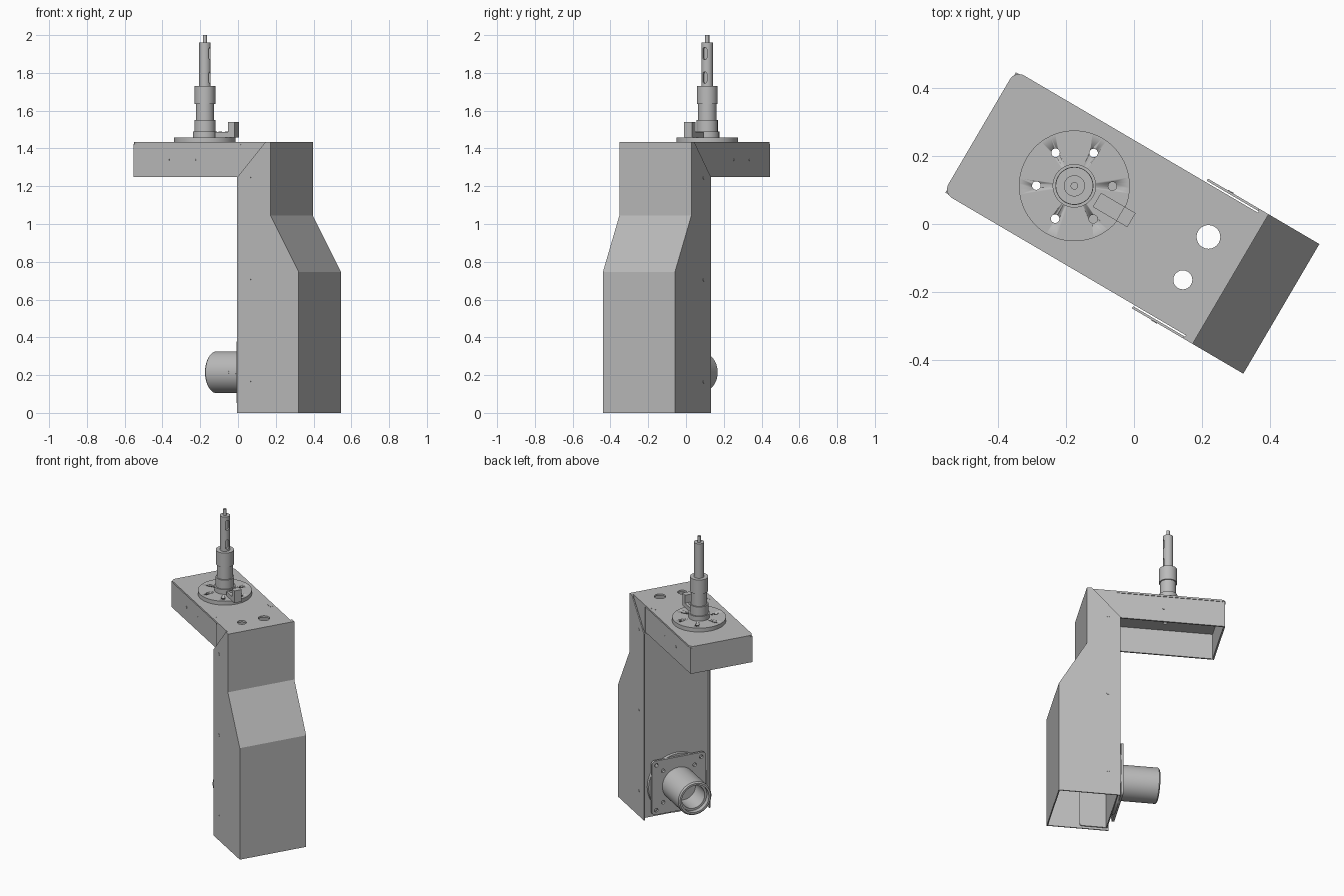
import bpy, bmesh, math
from mathutils import Matrix, Vector

if "Cube" in bpy.data.objects:
    bpy.data.objects.remove(bpy.data.objects["Cube"])

# One plain grey metal
metal = bpy.data.materials.new("grey_metal")
metal.use_nodes = True
GREY = (0.5, 0.5, 0.5, 1)
metal.diffuse_color = GREY
metal.node_tree.nodes["Principled BSDF"].inputs["Base Color"].default_value = GREY

# Parts are laid out along a long axis u (x) and width v (y), then turned into place
PLACE = Matrix.Rotation(math.radians(-30.4), 4, "Z") @ Matrix.Translation((0, 0.004, 0))


def finish(name, bm, matrix=Matrix(), smooth=False):
    bmesh.ops.recalc_face_normals(bm, faces=bm.faces)
    mesh = bpy.data.meshes.new(name)
    bm.to_mesh(mesh)
    bm.free()
    mesh.transform(PLACE @ matrix)
    mesh.materials.append(metal)
    obj = bpy.data.objects.new(name, mesh)
    bpy.context.collection.objects.link(obj)
    if smooth:
        activate(obj)
        bpy.ops.object.shade_smooth_by_angle(angle=math.radians(30))
    return obj


def activate(obj):
    bpy.ops.object.select_all(action="DESELECT")
    obj.select_set(True)
    bpy.context.view_layer.objects.active = obj


def prism(name, outline, axes, start, end):
    """Extrude a flat outline, drawn on two axes, along the third one."""
    a, b = ("xyz".index(c) for c in axes)
    c = 3 - a - b
    bm = bmesh.new()
    verts = []
    for p in outline:
        co = Vector()
        co[a], co[b], co[c] = p[0], p[1], start
        verts.append(bm.verts.new(co))
    face = bm.faces.new(verts)
    top = bmesh.ops.extrude_face_region(bm, geom=[face])["geom"]
    shift = Vector()
    shift[c] = end - start
    bmesh.ops.translate(bm, vec=shift, verts=[g for g in top if isinstance(g, bmesh.types.BMVert)])
    return finish(name, bm)


def box(name, x, y, z):
    return prism(name, [(x[0], y[0]), (x[1], y[0]), (x[1], y[1]), (x[0], y[1])], "xy", *z)


def lathe(name, profile, matrix, sides=48):
    """Spin a (radius, height) profile about its z axis."""
    bm = bmesh.new()
    verts = [bm.verts.new((r, 0, z)) for r, z in profile]
    edges = [bm.edges.new(pair) for pair in zip(verts, verts[1:])]
    bmesh.ops.spin(bm, geom=verts + edges, cent=(0, 0, 0), axis=(0, 0, 1),
                   angle=math.tau, steps=sides, use_duplicate=False)
    bmesh.ops.remove_doubles(bm, verts=bm.verts, dist=1e-5)
    return finish(name, bm, matrix, True)


def rod(name, centre, radius, depth, axis="Z", sides=24):
    turn = {"Z": Matrix(), "X": Matrix.Rotation(math.pi / 2, 4, "Y"),
            "Y": Matrix.Rotation(math.pi / 2, 4, "X")}[axis]
    h = depth / 2
    return lathe(name, [(0, -h), (radius, -h), (radius, h), (0, h)],
                 Matrix.Translation(centre) @ turn, sides)


def rounded(x, y, radius, round_right=True):
    """Rectangle outline with rounded corners."""
    pts = []
    for cx, cy, start in ((1, 1, 0), (0, 1, 90), (0, 0, 180), (1, 0, 270)):
        if cx and not round_right:
            pts.append((x[1], y[cy]))
            continue
        ox = x[cx] + (-radius if cx else radius)
        oy = y[cy] + (-radius if cy else radius)
        for step in range(7):
            t = math.radians(start + 15 * step)
            pts.append((ox + radius * math.cos(t), oy + radius * math.sin(t)))
    return pts


def cut(target, cutters):
    for cutter in cutters:
        cutter.hide_render = True
        mod = target.modifiers.new("hole", "BOOLEAN")
        mod.operation, mod.solver, mod.object = "DIFFERENCE", "EXACT", cutter
        activate(target)
        bpy.ops.object.modifier_apply(modifier=mod.name)
        bpy.data.objects.remove(cutter)


W, INNER, T = 0.221, 0.209, 0.007
TOP, ARM_LOW, DISC_TOP = 1.433, 1.25, 1.459
HUB = Vector((-0.208, 0.004, 0))

# Front cover: bent sheet, two shaped sides and a narrow top lip
bends = [(0.5, 0), (0.5, 0.745), (0.327, 1.045), (0.327, TOP)]
prism("cover_front", bends + [(u - T, z) for u, z in reversed(bends)], "xz", -W, W)
side_outline = [(0.12, 0)] + bends + [(0.295, TOP), (0.12, 1.245)]
box("cover_top_lip", (0.297, 0.325), (-W, W), (TOP - T, TOP))

# Inner column: a channel whose web closes the back
box("column_web", (0.13, 0.137), (-INNER, INNER), (0.012, TOP - 0.012))

for side, label in ((-1, "right"), (1, "left")):
    prism("cover_side_" + label, side_outline, "xz", side * (W - T), side * W)
    flange = rounded((0.13, 0.3), (0.012, TOP - 0.012), 0.015)
    prism("column_flange_" + label, flange, "xz", side * (INNER - T), side * INNER)
    for z in (0.165, 0.705, 1.245):
        rod("cover_screw_" + label, (0.197, side * W, z), 0.009, 0.004, "Y")

    # Arm side walls with their small screws
    wall = side * (INNER - 0.004)
    y = sorted((wall, wall - side * 0.01))
    box("arm_side_" + label, (-0.525, 0.135), y, (ARM_LOW, TOP - 0.01))
    for u in (-0.31, -0.147):
        rod("arm_screw_" + label, (u, wall, 1.34), 0.007, 0.004, "Y")
    box("arm_tab_" + label, (0.043, 0.077), sorted((side * 0.174, side * 0.194)),
        (TOP - 0.002, TOP + 0.001))

box("arm_end", (-0.525, -0.515), (-0.205, 0.205), (ARM_LOW, TOP - 0.01))

# Arm top plate and bearing flange, drilled together
plate = prism("arm_top_plate", rounded((-0.53, 0.298), (-INNER, INNER), 0.03, False),
              "xy", TOP - 0.012, TOP)
disc = lathe("hub_flange", [(0, TOP), (0.163, TOP), (0.163, DISC_TOP), (0, DISC_TOP)],
             Matrix.Translation(HUB), 64)


def bolt_hole(angle, depth):
    t = math.radians(angle)
    spot = HUB + Vector((0.112 * math.cos(t), 0.112 * math.sin(t), TOP + 0.01))
    return rod("cutter", spot, 0.0125, depth)


cut(disc, [bolt_hole(a, 0.1) for a in range(30, 390, 60)])
cut(plate, [bolt_hole(a, 0.1) for a in (90, 150, 210, 270)]
    + [rod("cutter", (0.208, 0.074, TOP), 0.035, 0.1),
       rod("cutter", (0.207, -0.073, TOP), 0.028, 0.1)])

# Stepped spindle with two slots and a pin on top
steps = [(0.064, DISC_TOP, 1.49), (0.056, 1.49, 1.55), (0.048, 1.55, 1.635),
         (0.055, 1.635, 1.73), (0.031, 1.73, 1.96), (0.011, 1.96, 2.0)]
profile = [(0, DISC_TOP)]
for r, low, high in steps:
    profile += [(r, low), (r, high)]
spindle = lathe("spindle", profile + [(0, 2.0)], Matrix.Translation(HUB))
slots = []
for low, high in ((1.745, 1.805), (1.87, 1.935)):
    outline = rounded((-0.006, 0.018), (low, high), 0.011)
    slots.append(prism("cutter", outline, "yz", HUB.x + 0.015, HUB.x + 0.05))
cut(spindle, slots)

# Sensor bracket beside the spindle
prism("sensor_bracket", [(-0.13, DISC_TOP), (-0.012, DISC_TOP), (-0.012, 1.54),
                         (-0.05, 1.54), (-0.05, 1.487), (-0.13, 1.487)], "xz", -0.022, 0.026)
for u in (-0.113, -0.073):
    rod("bracket_screw", (u, 0.002, 1.488), 0.009, 0.004)

# Rear pipe socket on a round pad and a square flange
Z = 0.215
rod("socket_pad", (0.12, 0, Z), 0.195, 0.022, "X", 64)
square = prism("socket_flange", rounded((-0.18, 0.18), (Z - 0.18, Z + 0.18), 0.025),
               "yz", 0.095, 0.11)
holes = []
for a in (-1, 1):
    for b in (-1, 1):
        for offset in (0.15, 0.105):
            holes.append(rod("cutter", (0.1, a * offset, Z + b * offset), 0.012, 0.06, "X"))
cut(square, holes)
aim = Matrix.Translation((0.1, 0, Z)) @ Matrix.Rotation(-math.pi / 2, 4, "Y")
lathe("pipe_socket", [(0.11, 0), (0.11, 0.237), (0.102, 0.245), (0.09, 0.245), (0.09, 0.215),
                      (0.076, 0.215), (0.076, 0.08), (0, 0.08)], aim, 64)
for u in (0.047, 0.0):
    rod("socket_screw", (u, -0.11, Z), 0.008, 0.004, "Y")
